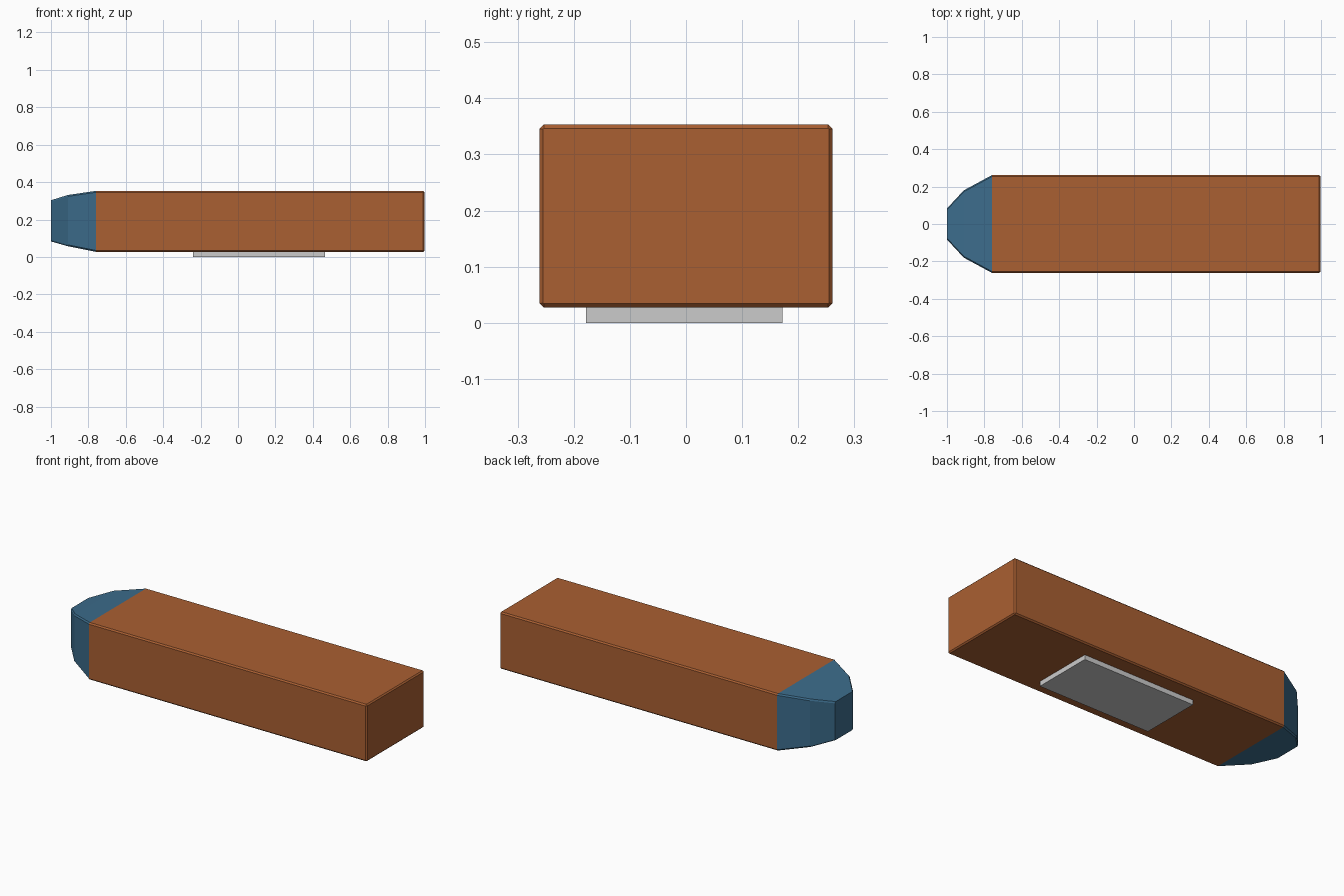
import bpy, bmesh

if "Cube" in bpy.data.objects:
    bpy.data.objects.remove(bpy.data.objects["Cube"])


def paint(obj, name, color):
    mat = bpy.data.materials.new(name)
    mat.diffuse_color = (*color, 1)
    mat.use_nodes = True
    mat.node_tree.nodes["Principled BSDF"].inputs["Base Color"].default_value = mat.diffuse_color
    obj.data.materials.append(mat)


def finish(name, bm):
    bmesh.ops.recalc_face_normals(bm, faces=bm.faces)
    mesh = bpy.data.meshes.new(name)
    bm.to_mesh(mesh)
    bm.free()
    obj = bpy.data.objects.new(name, mesh)
    bpy.context.collection.objects.link(obj)
    return obj


def loft(name, sections):
    """Join chamfered rectangles given as (x, half width, z low, z high, chamfer)."""
    bm = bmesh.new()
    rings = []
    for x, w, lo, hi, c in sections:
        outline = [(-w + c, lo), (w - c, lo), (w, lo + c), (w, hi - c),
                   (w - c, hi), (-w + c, hi), (-w, hi - c), (-w, lo + c)]
        rings.append([bm.verts.new((x, y, z)) for y, z in outline])
    for a, b in zip(rings, rings[1:]):
        for i in range(8):
            j = (i + 1) % 8
            bm.faces.new((a[i], a[j], b[j], b[i]))
    bm.faces.new(rings[0])
    bm.faces.new(rings[-1])
    return finish(name, bm)


# Long chamfered body, with a bevelled rear face
C = 0.0075
body = loft("body", [(-0.76, 0.261, 0.027, 0.353, C),
                     (0.99, 0.261, 0.027, 0.353, C),
                     (0.997, 0.2545, 0.034, 0.346, 0.001)])
paint(body, "orange_paint", (0.40, 0.115, 0.032))

# Faceted nose tapering in two steps
nose = loft("nose", [(-1.0, 0.083, 0.083, 0.303, C),
                     (-0.91, 0.18, 0.057, 0.331, C),
                     (-0.76, 0.261, 0.027, 0.353, C)])
paint(nose, "blue_paint", (0.045, 0.15, 0.26))

# Flat plate under the body
bm = bmesh.new()
bmesh.ops.create_cube(bm, size=1)
bmesh.ops.scale(bm, vec=(0.705, 0.35, 0.027), verts=bm.verts)
bmesh.ops.translate(bm, vec=(0.1125, -0.003, 0.0135), verts=bm.verts)
finish("underside_plate", bm)
